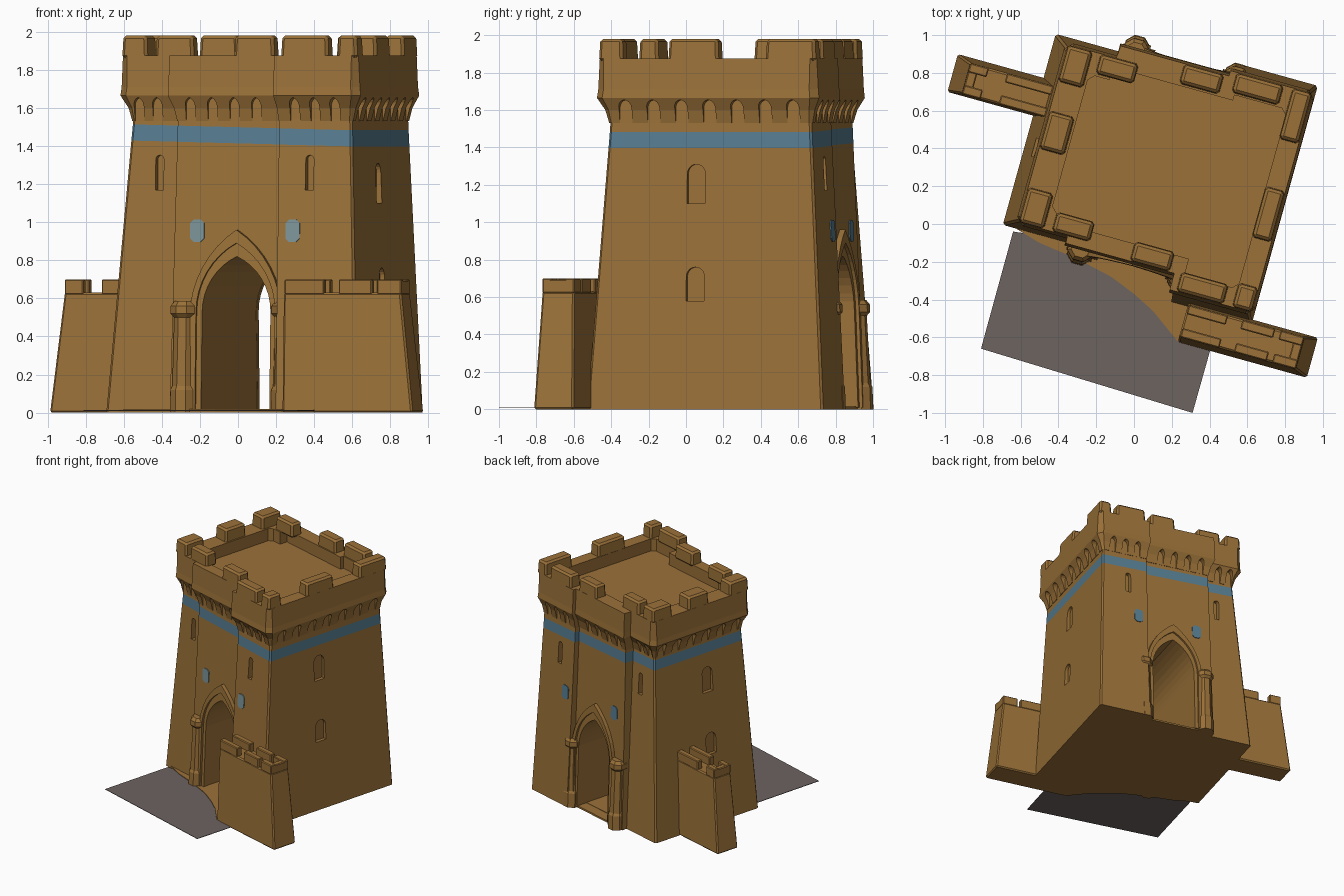
import bpy, bmesh, math

if "Cube" in bpy.data.objects:
    bpy.data.objects.remove(bpy.data.objects["Cube"])

A = math.radians(15.5)          # the tower is turned on its plot
CA, SA = math.cos(A), math.sin(A)


def world(p):
    u, v, z = p
    return (u * CA + v * SA, -u * SA + v * CA, z)


def material(name, rgb):
    m = bpy.data.materials.new(name)
    m.diffuse_color = (*rgb, 1)
    m.use_nodes = True
    m.node_tree.nodes["Principled BSDF"].inputs["Base Color"].default_value = m.diffuse_color
    return m


STONE = material("sandstone", (0.325, 0.165, 0.040))
BLUE = material("blue band", (0.095, 0.205, 0.285))
PALE = material("pale blue shield", (0.20, 0.29, 0.31))
GREY = material("grey ground", (0.150, 0.125, 0.118))


def loft(name, shells, mats=(STONE,), gap_mat=None, bevel=0.0, turned=True):
    """Each shell is a list of rings with equal point counts, capped at both ends."""
    bm = bmesh.new()
    for rings in shells:
        vs = [[bm.verts.new(world(p) if turned else p) for p in r] for r in rings]
        n = len(vs[0])
        for g in range(len(vs) - 1):
            for i in range(n):
                j = (i + 1) % n
                f = bm.faces.new((vs[g][i], vs[g][j], vs[g + 1][j], vs[g + 1][i]))
                f.material_index = gap_mat[g] if gap_mat else 0
        bm.faces.new(vs[0][::-1])
        bm.faces.new(vs[-1])
    bmesh.ops.recalc_face_normals(bm, faces=bm.faces[:])
    me = bpy.data.meshes.new(name)
    bm.to_mesh(me)
    bm.free()
    for m in mats or ():
        me.materials.append(m)
    ob = bpy.data.objects.new(name, me)
    bpy.context.collection.objects.link(ob)
    if bevel:
        b = ob.modifiers.new("soft edges", 'BEVEL')
        b.width, b.segments = bevel, 1
    return ob


def cut(ob, cutter):
    cutter.hide_render = True
    m = ob.modifiers.new("cut", 'BOOLEAN')
    m.operation, m.solver, m.object = 'DIFFERENCE', 'EXACT', cutter
    bpy.context.view_layer.objects.active = ob
    bpy.ops.object.modifier_apply(modifier=m.name)
    bpy.data.objects.remove(cutter)


def box(u0, u1, v0, v1, z0, z1, t=0.0):
    return [[(u0 + k, v0 + k, z), (u1 - k, v0 + k, z), (u1 - k, v1 - k, z), (u0 + k, v1 - k, z)]
            for z, k in ((z0, 0), (z1, t))]


def arch(c, hw, z0, spring, apex, n=8):
    """Arch outline (s, z): pointed, or round when apex - spring == hw."""
    h = apex - spring
    r = (h * h + hw * hw) / (2 * hw)
    tm = math.atan2(h, r - hw)
    right = [(hw - r + r * math.cos(tm * i / n), spring + r * math.sin(tm * i / n)) for i in range(n + 1)]
    half = [(hw, z0)] + right
    return [(c - s, z) for s, z in half[:-1]] + [(c + s, z) for s, z in half[::-1]]


# Plan: left, right, front (left, bay, right), back (left, bay, right), bay edges
FOOT = (-.668, .742, -.19, -.225, -.345, .859, .905, .965, -.31, .30)
NECK = (-.55, .69, -.125, -.165, -.242, .775, .85, .892, -.285, .29)
RIM = (-.605, .74, -.168, -.208, -.300, .835, .902, .932, -.325, .275)
RIMTOP = (-.592, .727, -.155, -.195, -.285, .822, .89, .919, -.32, .275)
INNER = (-.44, .62, -.055, -.10, -.185, .70, .77, .80, -.33, .33)


def plan_at(z):
    return tuple(a + (b - a) * z / 1.41 for a, b in zip(FOOT, NECK))


def mix(a, b, t):
    return tuple(x + (y - x) * t for x, y in zip(a, b))


def ring(d, z, tilt=0.0, c=0.012):
    """Plan outline at height z, outer corners chamfered by c."""
    L, R, fl, fc, fr, bl, bc, br, b0, b1 = d
    pts = [(L, fl + c), (L + c, fl), (b0, fl), (b0, fc), (b1, fc), (b1, fr), (R - c, fr), (R, fr + c),
           (R, br - c), (R - c, br), (b1, br), (b1, bc), (b0, bc), (b0, bl), (L + c, bl), (L, bl - c)]
    return [(u, v, z - tilt * u) for u, v in pts]


# Tower body with the painted band
GATE = 0.05
body = loft("tower_body",
            [[ring(plan_at(0), 0), ring(plan_at(1.415), 1.415, .025),
              ring(plan_at(1.5), 1.5, .025), ring(plan_at(1.7), 1.72)]],
            (STONE, BLUE), gap_mat=(0, 1, 0))

# Gate passage, slits and side windows
cuts = [[[(s, v, z) for s, z in arch(GATE, .188, .015, .53, .82)] for v in (-.8, 1.5)]]
for u, k in ((-.39, 2), (.46, 4)):
    for side in (k, k + 3):
        sv = plan_at(1.26)[side]
        cuts.append([[(s, sv + d, z) for s, z in arch(u, .022, 1.17, 1.33, 1.352, 4)] for d in (-.045, .045)])
for v, z0, z1 in ((.25, 1.10, 1.31), (.25, .58, .76)):
    for side in (0, 1):
        su = plan_at(z0)[side]
        cuts.append([[(su + d, s, z) for s, z in arch(v, .05, z0, z1 - .05, z1, 5)] for d in (-.03, .03)])
cut(body, loft("opening_cutter", cuts, None))

# Flared parapet with a sunken roof deck
parapet = loft("parapet", [[ring(mix(plan_at(1.5), RIM, .05), 1.53, c=.015),
                            ring(mix(plan_at(1.56), RIM, .4), 1.60, c=.025), ring(RIM, 1.665, c=.04),
                            ring(mix(RIM, RIMTOP, .4), 1.71, c=.04), ring(RIMTOP, 1.875, c=.03),
                            ring(INNER, 1.875, c=.03), ring(INNER, 1.77, c=.03)]])

# Gaps between the corbels
gaps = []
S = plan_at(1.6)


def gap(along_u, c, surf, out, w=.035):
    prof = arch(c, w, 1.50, 1.615, 1.655, 4)
    rows = []
    for d in (.004, .2):
        rows.append([(s, surf + out * d, z) if along_u else (surf + out * d, s, z) for s, z in prof])
    gaps.append(rows)


for i in range(7):
    gap(False, -.14 + i * .155, S[1], 1)
for i in range(6):
    gap(False, -.04 + i * .15, S[0], -1)
for us, k in (((-.5, -.4), 2), ((-.21, -.09, .03, .15), 3), ((.38, .49, .60), 4)):
    for u in us:
        gap(True, u, S[k], -1, .026)
        gap(True, u, S[k + 3], 1, .026)
cut(parapet, loft("corbel_cutter", gaps, None))

# Merlons
m = []
Z0, Z1, T = 1.86, 1.98, .11
L, R, FL, FC, FR, BL, BC, BR = RIMTOP[:8]
for u0, u1, k in ((L, -.47, 2), (-.41, -.20, 2), (.03, .25, 3), (.31, .57, 4)):
    f, b = RIMTOP[k], RIMTOP[k + 3]
    m.append(box(u0, u1, f, f + T, Z0, Z1, .006))
    m.append(box(u0, u1, b - T, b, Z0, Z1, .006))
for v0, v1 in ((FR, -.15), (.10, .38), (.64, BR)):
    m.append(box(R - T, R, v0, v1, Z0, Z1, .006))
for v0, v1 in ((FL, .04), (.25, .46), (.62, BL)):
    m.append(box(L, L + .14, v0, v1, Z0, Z1, .006))
loft("merlons", m, bevel=.015)

# Gate surrounds, columns and shields, front and back
hoods, columns, shields = [], [], {-1: [], 1: []}
for out, k in ((-1, 3), (1, 6)):
    def face(z, d, kk=k):
        return plan_at(z)[kk] + out * d
    for hw_o, hw_i, ap_o, ap_i, dep in ((.25, .215, .96, .89, .03), (.225, .186, .90, .82, .012)):
        outline = arch(GATE, hw_o, .01, .5, ap_o) + arch(GATE, hw_i, .01, .53, ap_i)[::-1]
        hoods.append([[(s, face(z, d), z) for s, z in outline] for d in (-.03, dep)])
    for u in (-.235, .315):
        rings = []
        for z, r in ((0, .072), (.12, .072), (.14, .062), (.50, .056), (.52, .075), (.56, .075), (.585, .055)):
            c = face(z, -.005)
            rings.append([(u + r * math.cos(math.pi * (i + .5) / 4), c + r * math.sin(math.pi * (i + .5) / 4), z)
                          for i in range(8)])
        columns.append(rings)
    for u, kk in ((-.17, k), (.375, k + 1)):
        w, h, c = .038, .058, .018
        pts = [(-w, -h + c), (-w + c, -h), (w - c, -h), (w, -h + c), (w, h - c), (w - c, h), (c - w, h), (-w, h - c)]
        shields[out].append([[(u + s, face(.955 + z, d, kk), .955 + z) for s, z in pts] for d in (-.01, .006)])
loft("gate_arches", hoods)
loft("gate_columns", columns)
loft("front_shields", shields[-1], (PALE,))
loft("back_shields", shields[1], (BLUE,))

# Low side walls with their own battlements
walls, teeth = [], []


def side_wall(b, t, runs, end_u):
    z = .63
    walls.append([box(*b, 0, 1)[0], box(*t, z, 1)[0]])
    u0, u1, v0, v1 = t
    for a, c in runs:
        teeth.append(box(a, c, v0, v0 + .05, z - .01, .70))
        teeth.append(box(a, c, v1 - .05, v1, z - .01, .70))
    teeth.append(box(end_u, end_u + .05, v0, v1, z - .01, .695))


side_wall((.39, 1.10, -.54, -.32), (.39, 1.03, -.512, -.335), ((.395, .61), (.69, .87), (.90, 1.03)), .98)
side_wall((-1.14, -.45, .41, .618), (-1.062, -.45, .42, .59), ((-1.062, -.96), (-.86, -.55)), -1.062)
loft("side_walls", walls, bevel=.01)
loft("side_wall_battlements", teeth, bevel=.006)

# Footing slab with a curved front edge, and the forecourt sheet
slab = [(-.68, .01), (-.5, -.10), (-.3, -.185), (-.12, -.28), (0, -.37), (.1, -.46), (.23, -.62),
        (.6, -.5), (.9, .6), (-.39, .95)]
loft("footing", [[[(x, y, z) for x, y in slab] for z in (0, .018)]], turned=False)
court = [(-.81, -.66), (.31, -1.0), (.53, -.22), (-.64, -.04)]
loft("forecourt", [[[(x, y, z) for x, y in court] for z in (.009, .013)]], (GREY,), turned=False)
